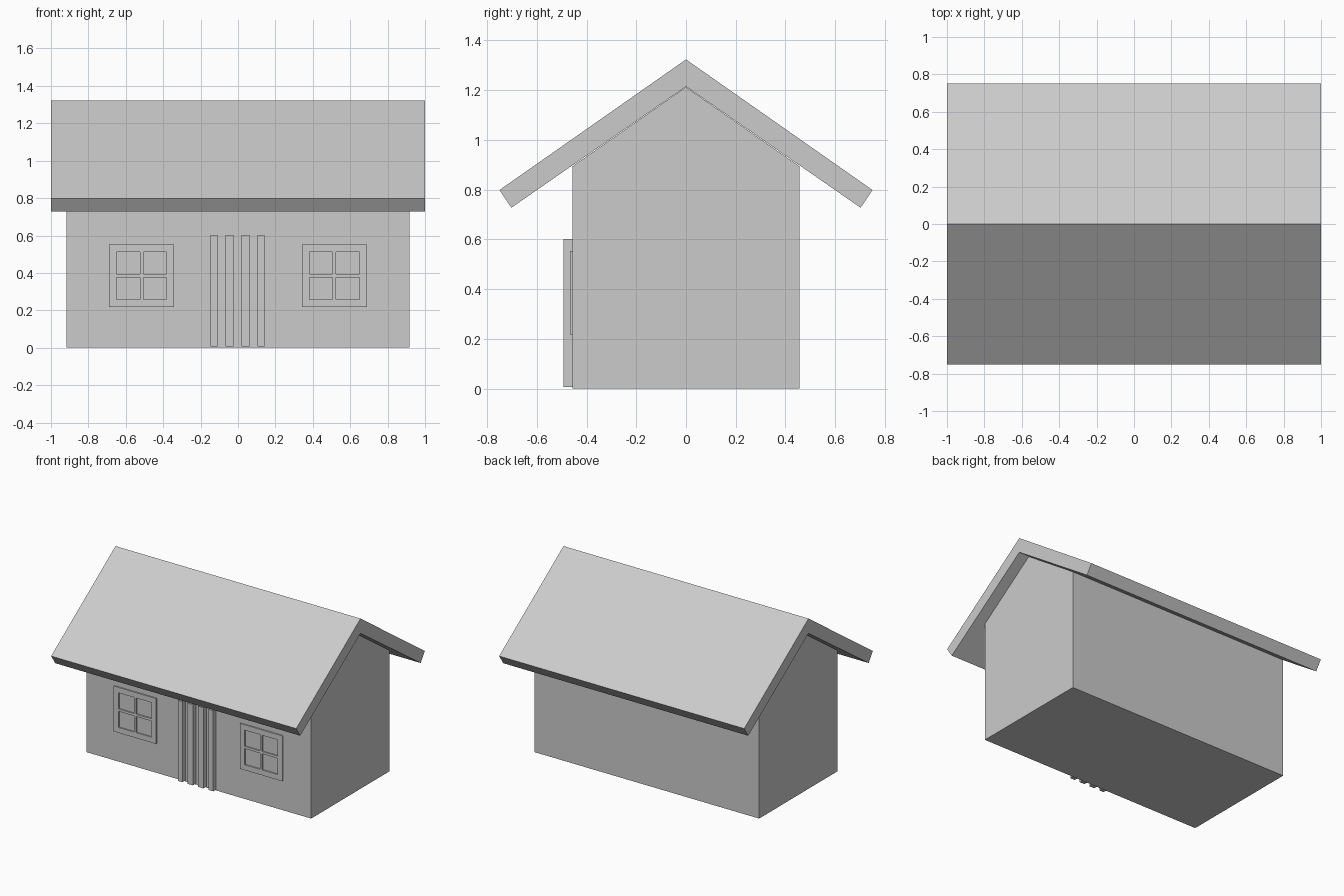
import bpy
import bmesh

cube = bpy.data.objects.get("Cube")
if cube:
    bpy.data.objects.remove(cube, do_unlink=True)

# One plain grey for the whole cottage
GREY = (0.6, 0.6, 0.6, 1.0)
grey = bpy.data.materials.new("plain_grey")
grey.use_nodes = True
grey.diffuse_color = GREY
grey.node_tree.nodes["Principled BSDF"].inputs["Base Color"].default_value = GREY

WALL_X, WALL_Y = 0.917, 0.457


def finish(name, bm):
    """Turn a bmesh into a flat-shaded grey object."""
    bmesh.ops.recalc_face_normals(bm, faces=bm.faces)
    mesh = bpy.data.meshes.new(name)
    bm.to_mesh(mesh)
    bm.free()
    mesh.materials.append(grey)
    obj = bpy.data.objects.new(name, mesh)
    bpy.context.collection.objects.link(obj)
    return obj


def extrude_profile(name, profile, half_length):
    """Extrude a (y, z) outline along x."""
    bm = bmesh.new()
    face = bm.faces.new([bm.verts.new((-half_length, y, z)) for y, z in profile])
    new = bmesh.ops.extrude_face_region(bm, geom=[face])["geom"]
    verts = [v for v in new if isinstance(v, bmesh.types.BMVert)]
    bmesh.ops.translate(bm, verts=verts, vec=(2 * half_length, 0, 0))
    return finish(name, bm)


def add_box(bm, x0, x1, y0, y1, z0, z1):
    verts = bmesh.ops.create_cube(bm, size=1)["verts"]
    bmesh.ops.scale(bm, verts=verts, vec=(x1 - x0, y1 - y0, z1 - z0))
    bmesh.ops.translate(bm, verts=verts,
                        vec=((x0 + x1) / 2, (y0 + y1) / 2, (z0 + z1) / 2))


# Gabled wall block
extrude_profile("walls", [(-WALL_Y, 0), (WALL_Y, 0), (WALL_Y, 0.893),
                          (0, 1.212), (-WALL_Y, 0.893)], WALL_X)

# Thick pitched roof with square-cut eaves
extrude_profile("roof", [(-0.75, 0.798), (-0.702, 0.727), (0, 1.214),
                         (0.702, 0.727), (0.75, 0.798), (0, 1.323)], 1.0)

# Door of upright planks with open grooves between them
bm = bmesh.new()
edges = [-0.147, -0.11, -0.067, -0.024, 0.019, 0.061, 0.104, 0.142]
for left, right in zip(edges[::2], edges[1::2]):
    add_box(bm, left, right, -0.492, -WALL_Y, 0.007, 0.602)
finish("door_planks", bm)


# Windows: raised frame with crossing glazing bars
def window(name, cx):
    x0, x1, z0, z1 = cx - 0.174, cx + 0.174, 0.217, 0.552
    cz, rim, bar = (z0 + z1) / 2, 0.04, 0.009
    front = -0.466
    bm = bmesh.new()
    for a, b in ((x0, x0 + rim), (x1 - rim, x1)):
        add_box(bm, a, b, front, -WALL_Y, z0, z1)
    for a, b in ((z0, z0 + rim), (z1 - rim, z1)):
        add_box(bm, x0 + rim, x1 - rim, front, -WALL_Y, a, b)
    add_box(bm, cx - bar, cx + bar, front, -WALL_Y, z0 + rim, z1 - rim)
    for a, b in ((x0 + rim, cx - bar), (cx + bar, x1 - rim)):
        add_box(bm, a, b, front, -WALL_Y, cz - bar, cz + bar)
    finish(name, bm)


window("right_window", -0.515)
window("left_window", 0.515)
